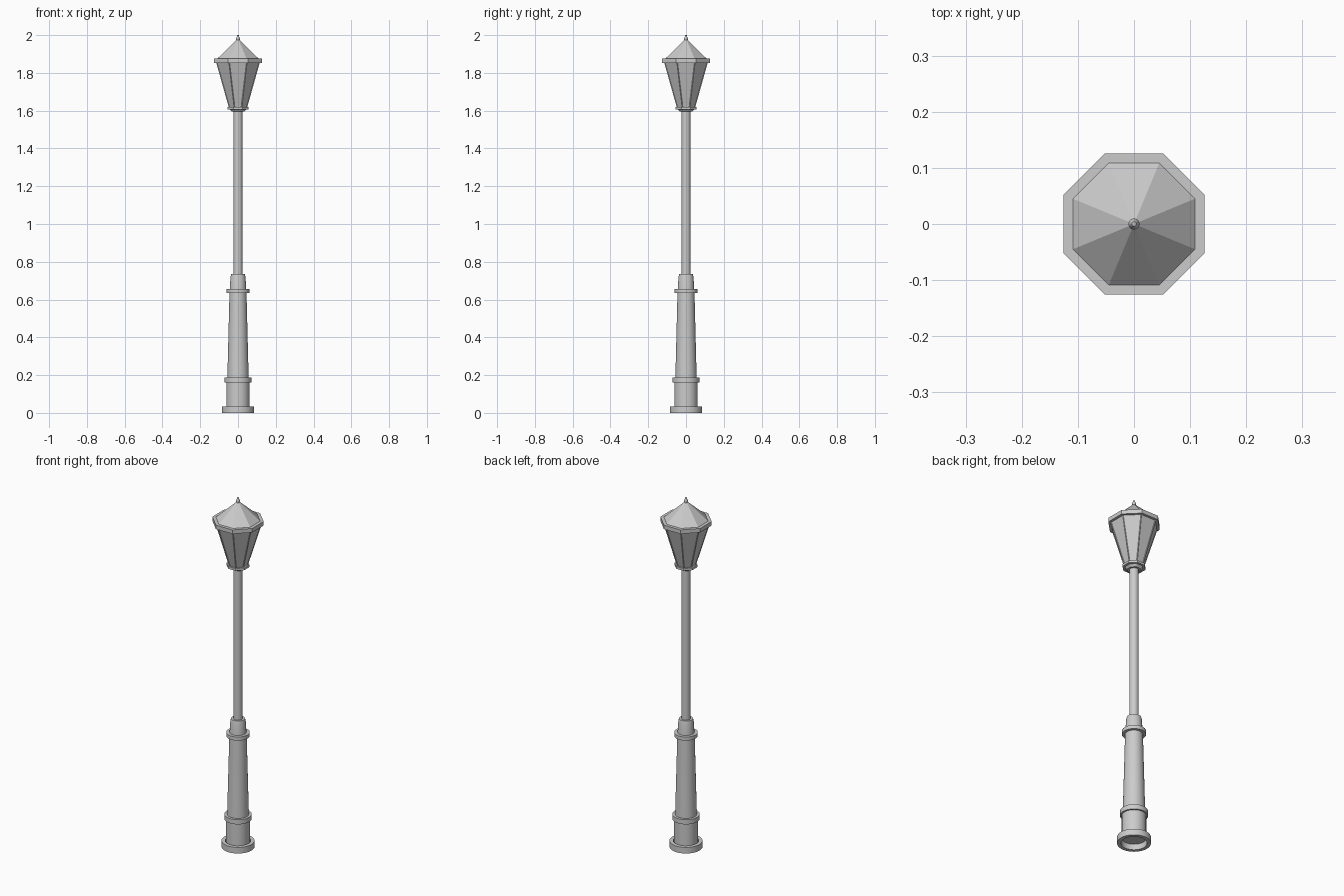
import bpy, bmesh, math

cube = bpy.data.objects.get("Cube")
if cube:
    bpy.data.objects.remove(cube, do_unlink=True)

metal = bpy.data.materials.new("grey_metal")
metal.use_nodes = True
GREY = (0.6, 0.6, 0.6, 1)
metal.diffuse_color = GREY
metal.node_tree.nodes["Principled BSDF"].inputs["Base Color"].default_value = GREY

FLAT = math.cos(math.pi / 8)  # flat-to-corner ratio of an octagon


def lathe(name, profile, sides=32, closed=False, cap=False, inset=None):
    """Turn (radius, height) points around z; octagon radii are to the flats."""
    bm = bmesh.new()
    octagon = sides == 8
    scale = 1 / FLAT if octagon else 1
    rings = []
    for r, z in profile:
        ring = []
        for i in range(sides):
            a = 2 * math.pi * (i + 0.5) / sides
            ring.append(bm.verts.new((r * scale * math.cos(a), r * scale * math.sin(a), z)))
        rings.append(ring)
    pairs = list(zip(rings, rings[1:]))
    if closed:
        pairs.append((rings[-1], rings[0]))
    for low, high in pairs:
        for i in range(sides):
            j = (i + 1) % sides
            bm.faces.new((low[i], low[j], high[j], high[i]))
    panes = list(bm.faces)
    if cap:
        bm.faces.new(rings[0][::-1])
        bm.faces.new(rings[-1])
    bmesh.ops.recalc_face_normals(bm, faces=bm.faces)
    if inset:
        bmesh.ops.inset_individual(bm, faces=panes, thickness=inset[0], depth=-inset[1])
    mesh = bpy.data.meshes.new(name)
    bm.to_mesh(mesh)
    bm.free()
    mesh.materials.append(metal)
    obj = bpy.data.objects.new(name, mesh)
    bpy.context.collection.objects.link(obj)
    if not octagon:
        bpy.ops.object.select_all(action='DESELECT')
        obj.select_set(True)
        bpy.context.view_layer.objects.active = obj
        bpy.ops.object.shade_smooth_by_angle(angle=math.radians(30))
    return obj


def collar(name, inner, outer, low, high, sides=32):
    return lathe(name, [(inner, low), (outer, low), (outer, high), (inner, high)],
                 sides, closed=True)


# Pedestal, open underneath
collar("base_ring", 0.066, 0.086, 0, 0.035)
lathe("pedestal_drum", [(0.062, 0.03), (0.062, 0.165)], cap=True)
collar("lower_collar", 0.05, 0.071, 0.16, 0.187)
lathe("tapered_shaft", [(0.057, 0.17), (0.045, 0.645)], cap=True)
collar("upper_collar", 0.04, 0.061, 0.635, 0.656)
lathe("shaft_cap", [(0.044, 0.65), (0.040, 0.72), (0.036, 0.735)], cap=True)

# Pole
lathe("pole", [(0.024, 0.73), (0.024, 1.605)], cap=True)

# Lantern
lathe("lantern_foot", [(0.034, 1.595), (0.046, 1.61)], 8, cap=True)
collar("lantern_lower_rim", 0.03, 0.056, 1.607, 1.62, 8)
lathe("lantern_panes", [(0.048, 1.615), (0.117, 1.86)], 8, cap=True, inset=(0.005, 0.003))
collar("lantern_upper_rim", 0.09, 0.126, 1.853, 1.876, 8)
lathe("roof", [(0.111, 1.874), (0.008, 1.974)], 8, cap=True)

# Finial
lathe("finial", [(0.007, 1.965), (0.010, 1.977), (0.010, 1.984), (0.006, 1.992), (0.004, 2.0)],
      16, cap=True)
